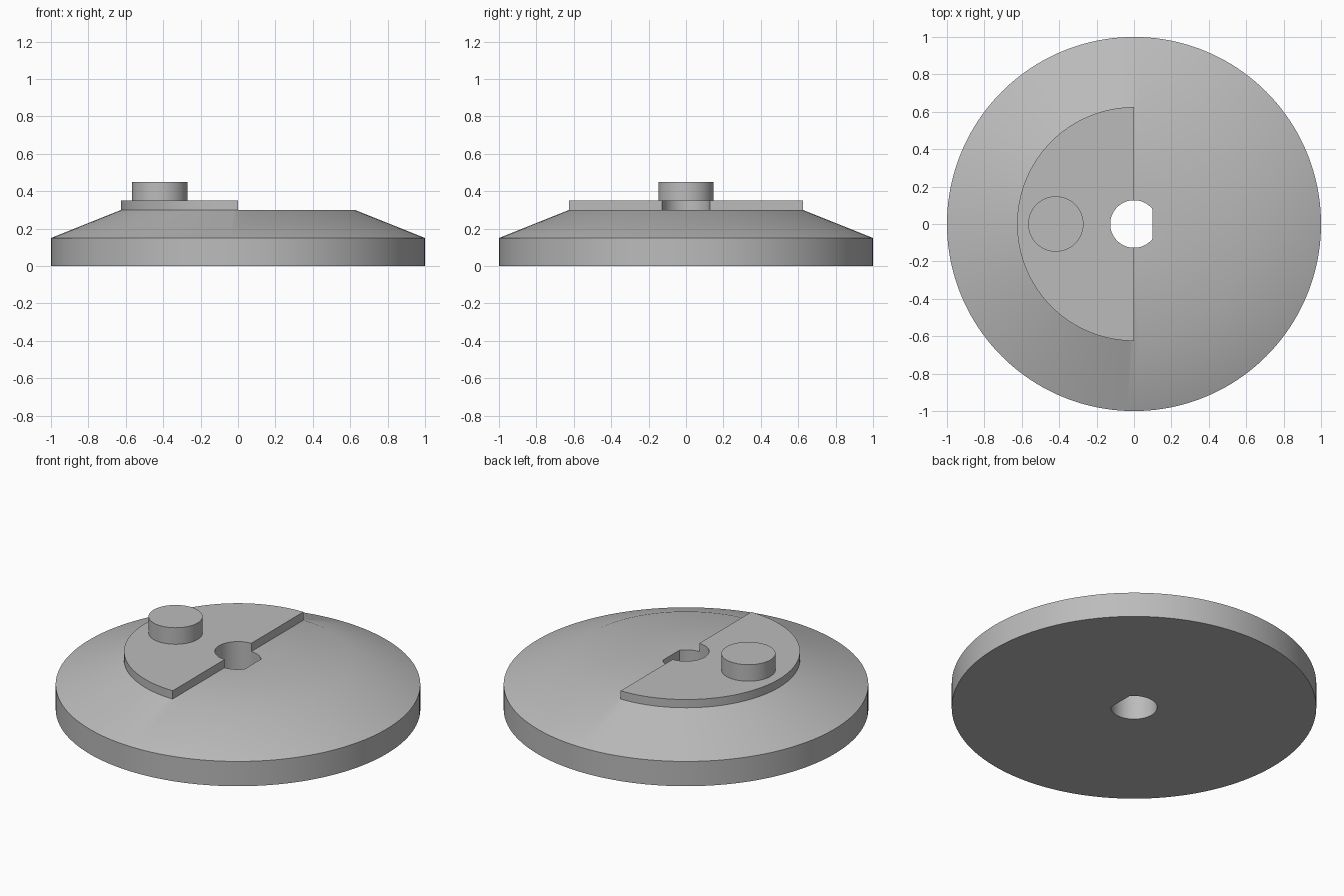
import bpy
import bmesh
import math
from mathutils import Matrix

if "Cube" in bpy.data.objects:
    bpy.data.objects.remove(bpy.data.objects["Cube"], do_unlink=True)

SEGMENTS = 160
HOLE_R, HOLE_FLAT = 0.127, 0.1
STEP_R, DECK_Z, PLATE_Z = 0.625, 0.3, 0.35

grey = bpy.data.materials.new("plain grey")
grey.use_nodes = True
colour = (0.5, 0.5, 0.5, 1)
grey.diffuse_color = colour
grey.node_tree.nodes["Principled BSDF"].inputs["Base Color"].default_value = colour


def finish(bm, name):
    bmesh.ops.remove_doubles(bm, verts=bm.verts, dist=0.0001)
    bmesh.ops.recalc_face_normals(bm, faces=bm.faces)
    mesh = bpy.data.meshes.new(name)
    bm.to_mesh(mesh)
    bm.free()
    mesh.materials.append(grey)
    obj = bpy.data.objects.new(name, mesh)
    bpy.context.collection.objects.link(obj)
    bpy.ops.object.select_all(action="DESELECT")
    obj.select_set(True)
    bpy.context.view_layer.objects.active = obj
    bpy.ops.object.shade_smooth_by_angle(angle=math.radians(30))
    return obj


def ring_point(radius, z, step):
    angle = 2 * math.pi * step / SEGMENTS
    x, y = radius * math.cos(angle), radius * math.sin(angle)
    if radius == HOLE_R:
        x = min(x, HOLE_FLAT)  # flat side of the D-shaped bore
    return (x, y, z)


# Bevelled disc with a D-shaped bore and a raised half-round plate on its right
bm = bmesh.new()
base = [(HOLE_R, DECK_Z), (HOLE_R, 0), (1, 0), (1, 0.15), (STEP_R, DECK_Z)]
raised = [(STEP_R, PLATE_Z), (HOLE_R, PLATE_Z)]
quarter = SEGMENTS // 4
for i in range(SEGMENTS):
    profile = base + raised if quarter <= i < 3 * quarter else base
    for a, b in zip(profile, profile[1:] + profile[:1]):
        corners = [ring_point(*a, i), ring_point(*a, i + 1),
                   ring_point(*b, i + 1), ring_point(*b, i)]
        bm.faces.new([bm.verts.new(c) for c in corners])

# Straight walls of the raised plate
for side in (-1, 1):
    bm.faces.new([bm.verts.new((0, side * r, z)) for r, z in
                  [(HOLE_R, DECK_Z), (STEP_R, DECK_Z), (STEP_R, PLATE_Z), (HOLE_R, PLATE_Z)]])
finish(bm, "disc_body")

# Round crank pin standing on the plate
bm = bmesh.new()
bmesh.ops.create_cone(bm, cap_ends=True, segments=96, radius1=0.148, radius2=0.148,
                      depth=0.1, matrix=Matrix.Translation((-0.418, 0, 0.4)))
finish(bm, "crank_pin")
